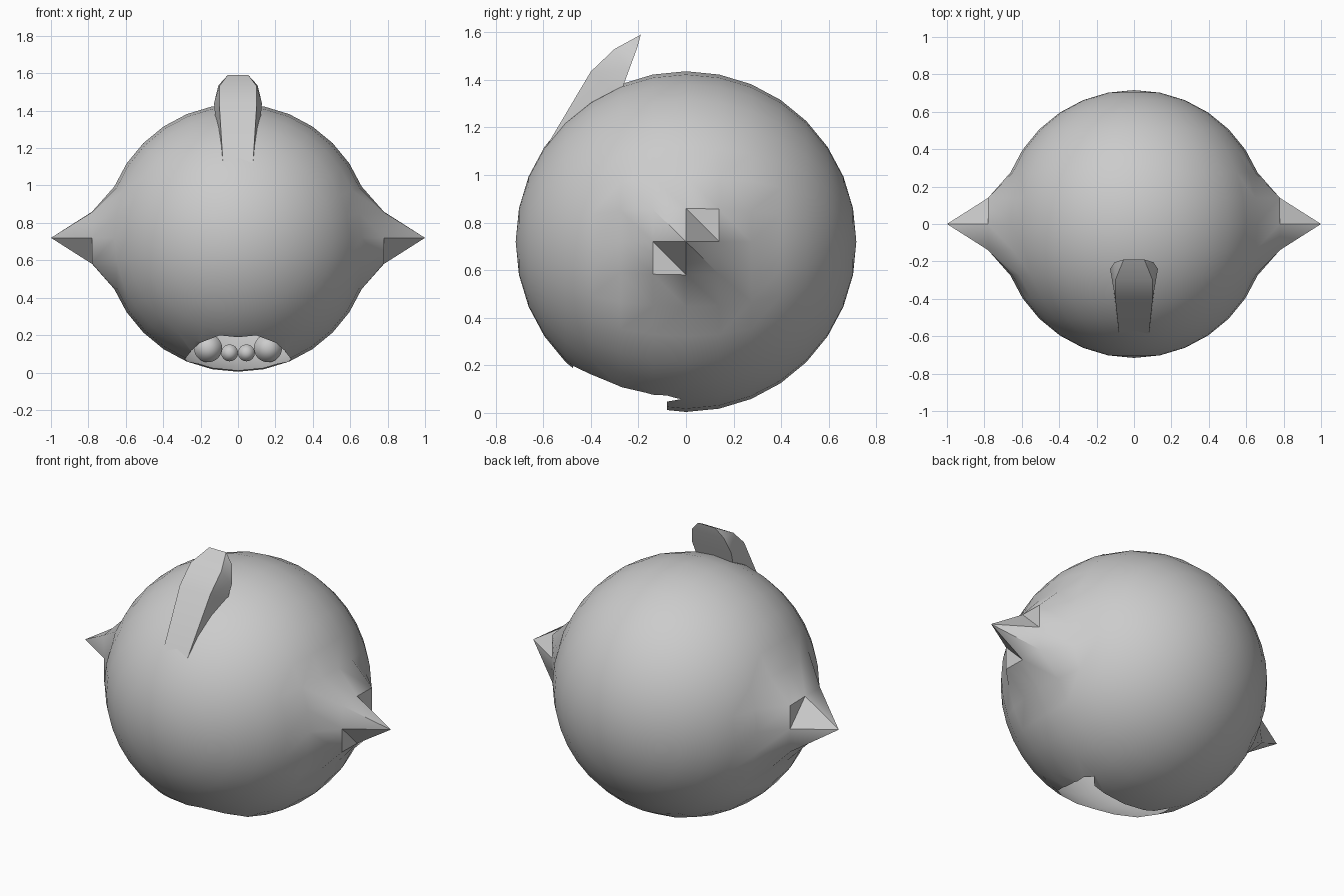
import bpy, bmesh, math
from mathutils import Vector, Matrix

cube = bpy.data.objects.get("Cube")
if cube:
    bpy.data.objects.remove(cube, do_unlink=True)

R = 0.716
CENTER = Vector((0, 0, 0.72))

grey = bpy.data.materials.new("plain_grey")
grey.use_nodes = True
grey.diffuse_color = (0.6, 0.6, 0.6, 1)
grey.node_tree.nodes["Principled BSDF"].inputs["Base Color"].default_value = (0.6, 0.6, 0.6, 1)


def add_object(name, bm, smooth_angle=None):
    mesh = bpy.data.meshes.new(name)
    bm.to_mesh(mesh)
    bm.free()
    mesh.materials.append(grey)
    obj = bpy.data.objects.new(name, mesh)
    bpy.context.collection.objects.link(obj)
    if smooth_angle:
        shade(obj, smooth_angle)
    return obj


def shade(obj, degrees):
    bpy.ops.object.select_all(action='DESELECT')
    obj.select_set(True)
    bpy.context.view_layer.objects.active = obj
    bpy.ops.object.shade_smooth_by_angle(angle=math.radians(degrees))


# Round body, poles on the front and back
bm = bmesh.new()
bmesh.ops.create_uvsphere(bm, u_segments=32, v_segments=16, radius=R,
                          matrix=Matrix.Rotation(math.pi / 2, 4, 'X'))


def off_axis(v):
    return math.hypot(v.co.y, v.co.z)


# Pull a spike out of each side
for v in bm.verts:
    side = math.copysign(1, v.co.x)
    if abs(v.co.x) > 0.6:
        if off_axis(v) < 0.05:
            v.co.x = side
        elif off_axis(v) < 0.21:
            v.co.x = side * 0.78

# Split the faces round each spike: ridges in two quarters, notches in the others
for f in list(bm.faces):
    c = f.calc_center_median()
    if abs(c.x) > 0.6 and math.hypot(c.y, c.z) < 0.3 and len(f.verts) == 4:
        vs = list(f.verts)
        start = vs.index(min(vs, key=off_axis))
        if c.y * c.z > 0:
            start += 1
        bmesh.utils.face_split(f, vs[start % 4], vs[(start + 2) % 4])
bmesh.ops.translate(bm, verts=bm.verts, vec=CENTER)
body = add_object("body", bm)

# Mouth opening, cut through the shell from below
half = [(0.1, -0.476), (0.2, -0.396), (0.25, -0.29), (0.275, -0.17),
        (0.285, -0.08), (0.265, -0.02), (0.21, -0.08)]
outline = half + [(-x, y) for x, y in reversed(half)]
bm = bmesh.new()
base = bm.faces.new([bm.verts.new((x, y, -0.2)) for x, y in outline])
top = bmesh.ops.extrude_face_region(bm, geom=[base])["geom"]
bmesh.ops.translate(bm, verts=[g for g in top if isinstance(g, bmesh.types.BMVert)], vec=(0, 0, 0.8))
bmesh.ops.recalc_face_normals(bm, faces=bm.faces)
cutter = add_object("mouth_cutter", bm)
cutter.hide_render = True
cutter.hide_set(True)

cut = body.modifiers.new("mouth", 'BOOLEAN')
cut.operation = 'DIFFERENCE'
cut.solver = 'EXACT'
cut.object = cutter
graph = bpy.context.evaluated_depsgraph_get()
mesh = bpy.data.meshes.new_from_object(body.evaluated_get(graph))
body.modifiers.clear()
body.data = mesh
bpy.data.objects.remove(cutter, do_unlink=True)

# Leave only the outer shell so that the mouth opens into a hollow body
bm = bmesh.new()
bm.from_mesh(mesh)
inner = [f for f in bm.faces if (f.calc_center_median() - CENTER).length < 0.64]
bmesh.ops.delete(bm, geom=inner, context='FACES')
bm.to_mesh(mesh)
bm.free()
shade(body, 40)

# Swept crest: front strip, side panels and back strip from one half outline
A, B, C, D = (0.08, -0.59, 1.115), (0.1, -0.4, 1.435), (0.1, -0.3, 1.53), (0.055, -0.19, 1.59)
G, F, E = (0.105, -0.205, 1.535), (0.128, -0.24, 1.44), (0.118, -0.28, 1.33)
bm = bmesh.new()
left = [bm.verts.new(p) for p in (A, B, C, D, G, F, E)]
right = [bm.verts.new((-v.co.x, v.co.y, v.co.z)) for v in left]
for i in range(6):
    bm.faces.new((left[i], left[i + 1], right[i + 1], right[i]))
for row in (left, right):
    a, b, c, d, g, f, e = row
    for tri in ((a, b, e), (b, f, e), (b, c, f), (c, g, f), (c, d, g)):
        bm.faces.new(tri)
bmesh.ops.recalc_face_normals(bm, faces=bm.faces)
add_object("crest", bm, 35)


# Four cone teeth behind the lower lip
def tooth(name, x, z, radius, length):
    bm = bmesh.new()
    bmesh.ops.create_cone(bm, cap_ends=True, segments=32, radius1=radius, radius2=0, depth=length,
                          matrix=Matrix.Translation((x, 0.08, z)) @ Matrix.Rotation(math.pi / 2, 4, 'X'))
    add_object(name, bm, 40)


for side, label in ((1, "left"), (-1, "right")):
    tooth(label + "_large_tooth", side * 0.16, 0.13, 0.075, 0.16)
    tooth(label + "_small_tooth", side * 0.045, 0.105, 0.045, 0.1)
